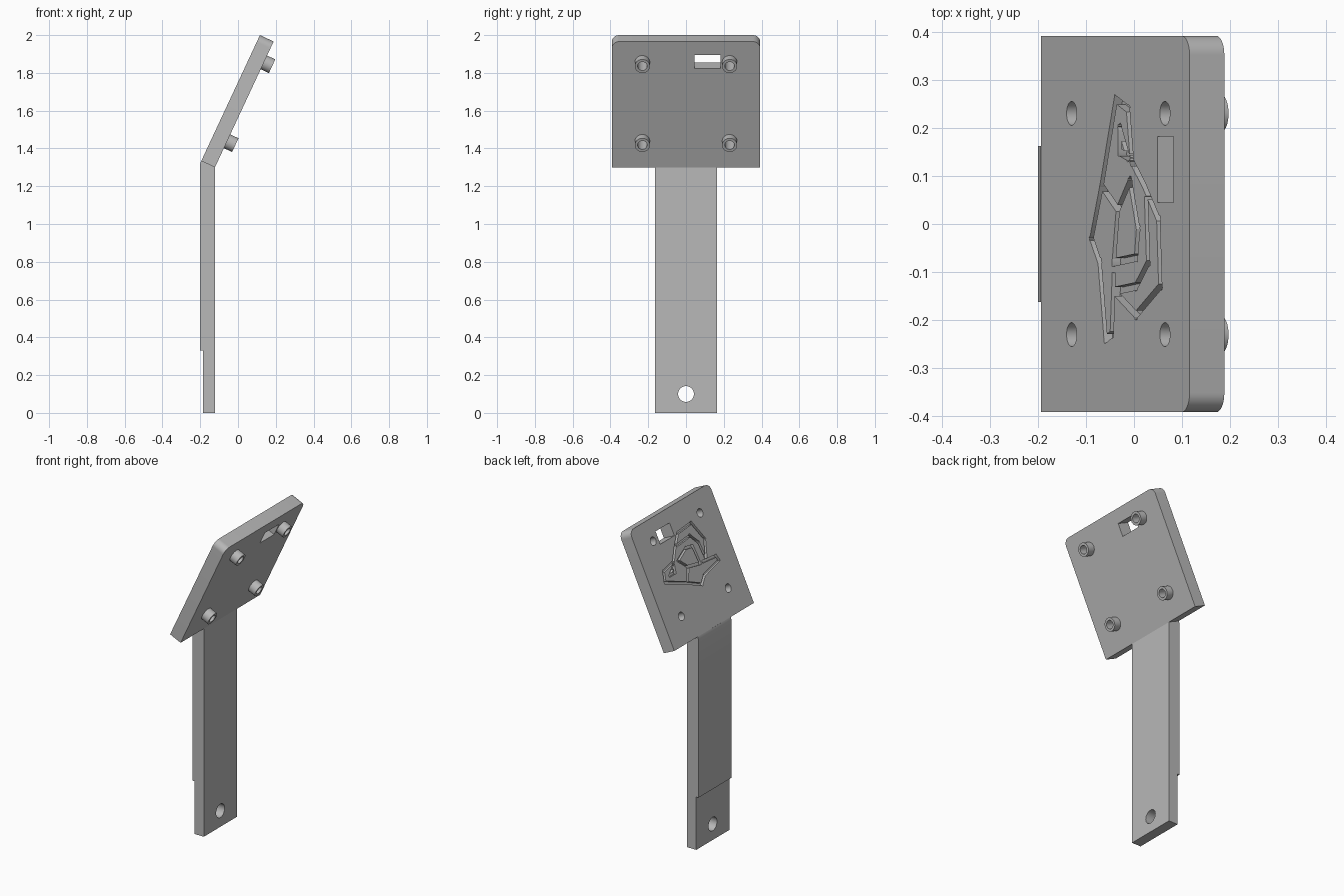
import bpy, bmesh
from math import cos, sin, pi, radians
from mathutils import Matrix, Vector

if "Cube" in bpy.data.objects:
    bpy.data.objects.remove(bpy.data.objects["Cube"])

grey = bpy.data.materials.new("plain_grey")
grey.use_nodes = True
colour = (0.48, 0.48, 0.48, 1)
grey.diffuse_color = colour
grey.node_tree.nodes["Principled BSDF"].inputs["Base Color"].default_value = colour


def frame(a, b, n, origin=(0, 0, 0)):
    """Matrix taking local (a, b, n) coordinates to the world."""
    m = Matrix((a, b, n)).transposed().to_4x4()
    m.translation = Vector(origin)
    return m


def prism(name, outlines, low, high, m):
    """Extrude counter-clockwise outlines from low to high along the frame normal."""
    bm = bmesh.new()
    for pts in outlines:
        bottom = [bm.verts.new(m @ Vector((a, b, low))) for a, b in pts]
        top = [bm.verts.new(m @ Vector((a, b, high))) for a, b in pts]
        bm.faces.new(bottom[::-1])
        bm.faces.new(top)
        for i in range(len(pts)):
            j = (i + 1) % len(pts)
            bm.faces.new((bottom[i], bottom[j], top[j], top[i]))
    mesh = bpy.data.meshes.new(name)
    bm.to_mesh(mesh)
    bm.free()
    mesh.materials.append(grey)
    ob = bpy.data.objects.new(name, mesh)
    bpy.context.collection.objects.link(ob)
    return ob


def arc(a, b, r, start=0, sweep=2 * pi, steps=32):
    return [(a + r * cos(start + sweep * i / steps), b + r * sin(start + sweep * i / steps))
            for i in range(steps)]


def rect(a0, b0, a1, b1):
    return [(a0, b0), (a1, b0), (a1, b1), (a0, b1)]


def channel(path, width):
    """One thin rectangle per segment of a path, lengthened to overlap at bends."""
    strips = []
    for p, q in zip(path, path[1:]):
        p, q = Vector(p), Vector(q)
        d = (q - p).normalized() * width / 2
        s = Vector((-d.y, d.x))
        strips.append([p - d - s, q + d - s, q + d + s, p - d + s])
    return strips


def select(ob):
    bpy.ops.object.select_all(action="DESELECT")
    ob.select_set(True)
    bpy.context.view_layer.objects.active = ob


def cut(ob, cutter):
    mod = ob.modifiers.new("cut", "BOOLEAN")
    mod.operation = "DIFFERENCE"
    mod.solver = "EXACT"
    mod.use_self = True
    mod.object = cutter
    select(ob)
    bpy.ops.object.modifier_apply(modifier=mod.name)


# Frames: stem side profile, stem bore, and the tilted head plate
side = frame((1, 0, 0), (0, 0, 1), (0, -1, 0))
across = frame((0, 1, 0), (0, 0, 1), (1, 0, 0))
c, s = cos(radians(65)), sin(radians(65))
tilt = frame((c, 0, s), (0, 1, 0), (-s, 0, c), (-0.122, 0, 1.3))

# Stem with a thinner foot and a mounting hole
stem = prism("stem", [[(-0.185, 0), (-0.122, 0), (-0.122, 1.3), (-0.195, 1.334),
                       (-0.2, 1.32), (-0.2, 0.33), (-0.185, 0.33)]], -0.163, 0.163, side)
stem_bore = prism("stem_bore", [arc(0, 0.1, 0.042)], -0.4, 0.2, across)
cut(stem, stem_bore)

# Head plate, rounded at its two upper corners
length, half, thick, r = 0.735, 0.393, 0.08, 0.04
outline = [(0, half), (0, -half)]
outline += arc(length - r, r - half, r, -pi / 2, pi / 2, 10) + [(length, r - half)]
outline += arc(length - r, half - r, r, 0, pi / 2, 10) + [(length - r, half)]
plate = prism("head_plate", [outline], 0, thick, tilt)

# Four hollow bosses under the plate
spots = [(a, b) for a in (0.152, 0.613) for b in (-0.231, 0.231)]
bosses = prism("mounting_bosses", [arc(a, b, 0.04) for a, b in spots], -0.048, 0.005, tilt)
bores = prism("boss_bores", [arc(a, b, 0.025) for a, b in spots], -0.2, 0.2, tilt)
cut(plate, bores)
cut(bosses, bores)

# Rectangular slot through the plate
slot = prism("slot_cutter", [rect(0.576, 0.045, 0.655, 0.183)], -0.2, 0.2, tilt)
cut(plate, slot)

# Shallow abstract channels in the upper face
paths = [
    [(0.30, 0.08), (0.37, 0.26), (0.43, 0.24), (0.45, 0.13)],
    [(0.30, 0.08), (0.25, -0.03), (0.29, -0.08), (0.32, -0.24), (0.35, -0.23), (0.36, -0.11)],
    [(0.45, 0.13), (0.51, 0.08), (0.58, 0.01), (0.59, -0.13), (0.47, -0.19), (0.36, -0.14)],
    [(0.39, 0.2), (0.43, 0.14), (0.39, 0.15), (0.39, 0.2)],
    [(0.44, 0.09), (0.38, 0.03), (0.36, -0.08), (0.47, -0.07), (0.48, -0.01), (0.44, 0.09)],
    [(0.30, 0.08), (0.38, 0.03)],
    [(0.52, 0.05), (0.53, -0.08), (0.47, -0.13), (0.36, -0.14)],
]
strips = [strip for path in paths for strip in channel(path, 0.016)]
grooves = prism("groove_cutter", strips, thick - 0.02, thick + 0.02, tilt)
cut(plate, grooves)

for helper in (stem_bore, bores, slot, grooves):
    bpy.data.objects.remove(helper)

for ob in (stem, plate, bosses):
    select(ob)
    bpy.ops.object.shade_smooth_by_angle(angle=radians(30))
